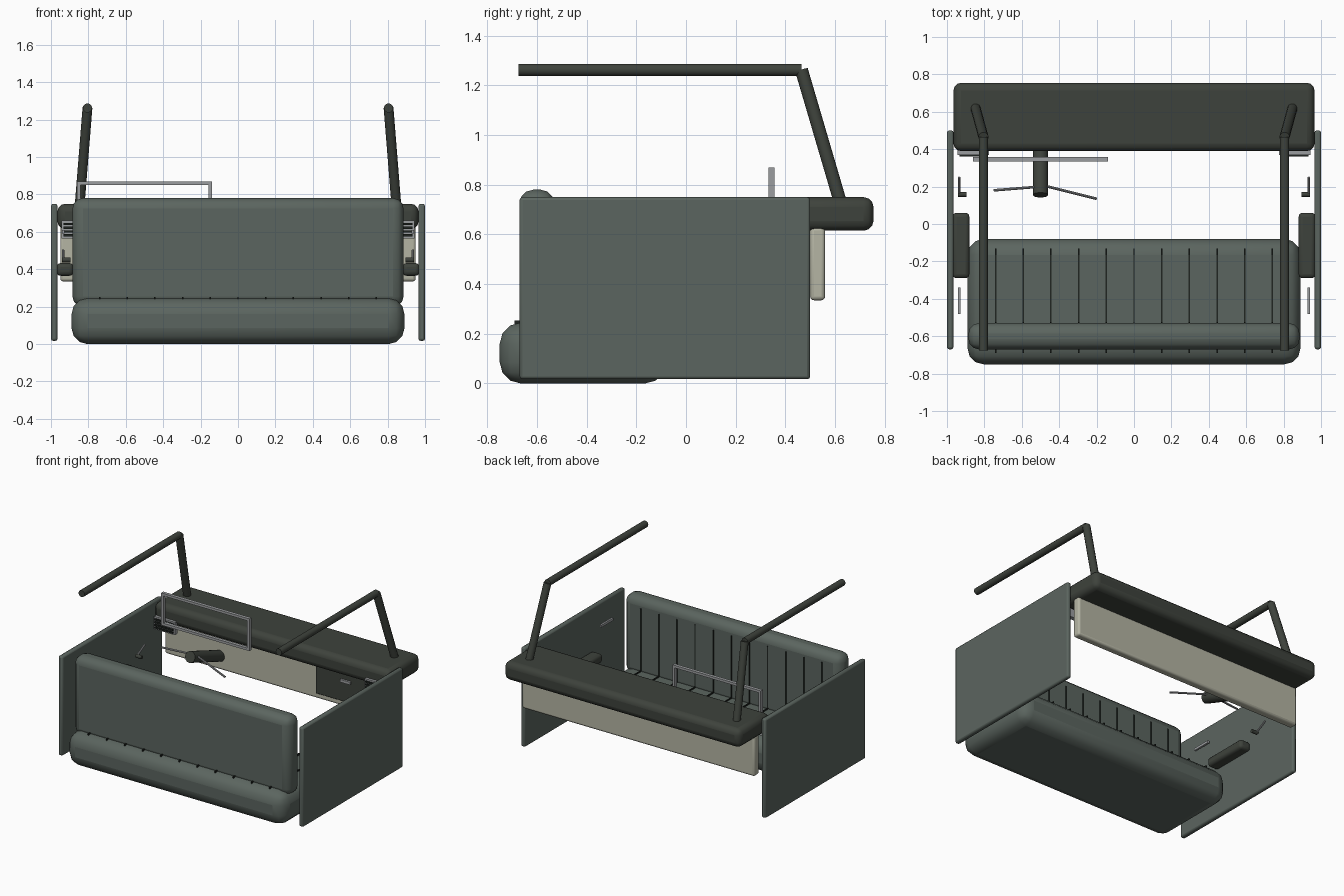
import bpy
from mathutils import Vector

if bpy.data.objects.get("Cube"):
    bpy.data.objects.remove(bpy.data.objects["Cube"])


def material(name, r, g, b):
    m = bpy.data.materials.new(name)
    m.use_nodes = True
    m.diffuse_color = (r, g, b, 1)
    m.node_tree.nodes["Principled BSDF"].inputs["Base Color"].default_value = (r, g, b, 1)
    return m


GREEN = material("grey green vinyl", 0.105, 0.13, 0.115)
DARK = material("dark green plastic", 0.048, 0.055, 0.045)
CREAM = material("cream metal", 0.46, 0.46, 0.37)
STEEL = material("satin steel", 0.33, 0.34, 0.35)
BLACK = material("seam black", 0.014, 0.018, 0.015)


def finish(name, mat):
    ob = bpy.context.object
    ob.name = name
    ob.data.materials.append(mat)
    return ob


def box(name, mat, xs, ys, zs, bevel=0, segments=3):
    """Box given by its extent on each axis, with optional rounded edges."""
    ext = (xs, ys, zs)
    bpy.ops.mesh.primitive_cube_add(size=1, location=[(a + b) / 2 for a, b in ext])
    ob = finish(name, mat)
    ob.scale = [abs(b - a) for a, b in ext]
    bpy.ops.object.transform_apply(location=False, rotation=False, scale=True)
    if bevel:
        mod = ob.modifiers.new("round", "BEVEL")
        mod.width = bevel
        mod.segments = segments
        bpy.ops.object.shade_smooth_by_angle(angle=0.4)
    return ob


def rod(name, mat, a, b, radius, sides=12):
    """Cylinder between two points."""
    a, b = Vector(a), Vector(b)
    d = b - a
    bpy.ops.mesh.primitive_cylinder_add(vertices=sides, radius=radius, depth=d.length,
                                        location=(a + b) / 2)
    ob = finish(name, mat)
    ob.rotation_euler = d.to_track_quat("Z", "Y").to_euler()
    bpy.ops.object.shade_smooth_by_angle(angle=0.6)
    return ob


# Bench seat with pleat seams
box("seat_cushion", GREEN, (-0.89, 0.89), (-0.75, -0.08), (0, 0.245), 0.085)
box("seat_backrest", GREEN, (-0.885, 0.885), (-0.67, -0.53), (0.2, 0.78), 0.055)
for i in range(-5, 6):
    x = i * 0.148
    seam = (x - 0.004, x + 0.004)
    box("cushion_seam", BLACK, seam, (-0.69, -0.13), (0.24, 0.253))
    box("backrest_seam", BLACK, seam, (-0.535, -0.525), (0.25, 0.71))

# Dashboard, lower panel and glove box
box("dashboard_top", DARK, (-0.965, 0.965), (0.39, 0.755), (0.615, 0.75), 0.04)
box("dashboard_panel", CREAM, (-0.95, 0.95), (0.5, 0.56), (0.335, 0.63), 0.015)
box("glove_box_door", DARK, (0.29, 0.79), (0.49, 0.505), (0.375, 0.6), 0.005, 2)
box("glove_box_latch", STEEL, (0.5, 0.58), (0.475, 0.492), (0.52, 0.54))

# Instrument frame
for z in (0.64, 0.86):
    box("instrument_frame_rail", STEEL, (-0.86, -0.14), (0.333, 0.357), (z - 0.009, z + 0.009))
for x in (-0.851, -0.149):
    box("instrument_frame_post", STEEL, (x - 0.009, x + 0.009), (0.333, 0.357), (0.632, 0.868))

# Steering column and stalks
rod("steering_column", DARK, (-0.5, 0.155, 0.56), (-0.5, 0.52, 0.43), 0.04, 16)
rod("left_stalk", STEEL, (-0.5, 0.2, 0.56), (-0.75, 0.18, 0.555), 0.007, 8)
rod("right_stalk", STEEL, (-0.5, 0.21, 0.56), (-0.2, 0.135, 0.5), 0.007, 8)

# Mirrored sides: doors, fittings, vents and roof pillars
for s, side in ((1, "left_"), (-1, "right_")):
    box(side + "door", GREEN, (s * 0.965, s), (-0.67, 0.5), (0.017, 0.75), 0.012, 2)
    box(side + "armrest", DARK, (s * 0.88, s * 0.97), (-0.29, 0.06), (0.365, 0.433), 0.022)
    box(side + "door_handle", STEEL, (s * 0.928, s * 0.942), (-0.48, -0.34), (0.592, 0.61))
    rod(side + "crank_arm", STEEL, (s * 0.935, 0.25, 0.5), (s * 0.935, 0.155, 0.45), 0.007, 8)
    rod(side + "crank_knob", DARK, (s * 0.895, 0.158, 0.45), (s * 0.942, 0.158, 0.45), 0.013)
    box(side + "vent", STEEL, (s * 0.775, s * 0.943), (0.37, 0.4), (0.565, 0.66))
    for k in range(4):
        z = 0.576 + k * 0.02
        box(side + "vent_slat", BLACK, (s * 0.785, s * 0.933), (0.36, 0.372), (z, z + 0.012))
    top = (s * 0.805, 0.465, 1.262)
    rod(side + "pillar", DARK, (s * 0.85, 0.63, 0.7), top, 0.027)
    rod(side + "roof_rail", DARK, (s * 0.805, -0.675, 1.262), top, 0.025)
